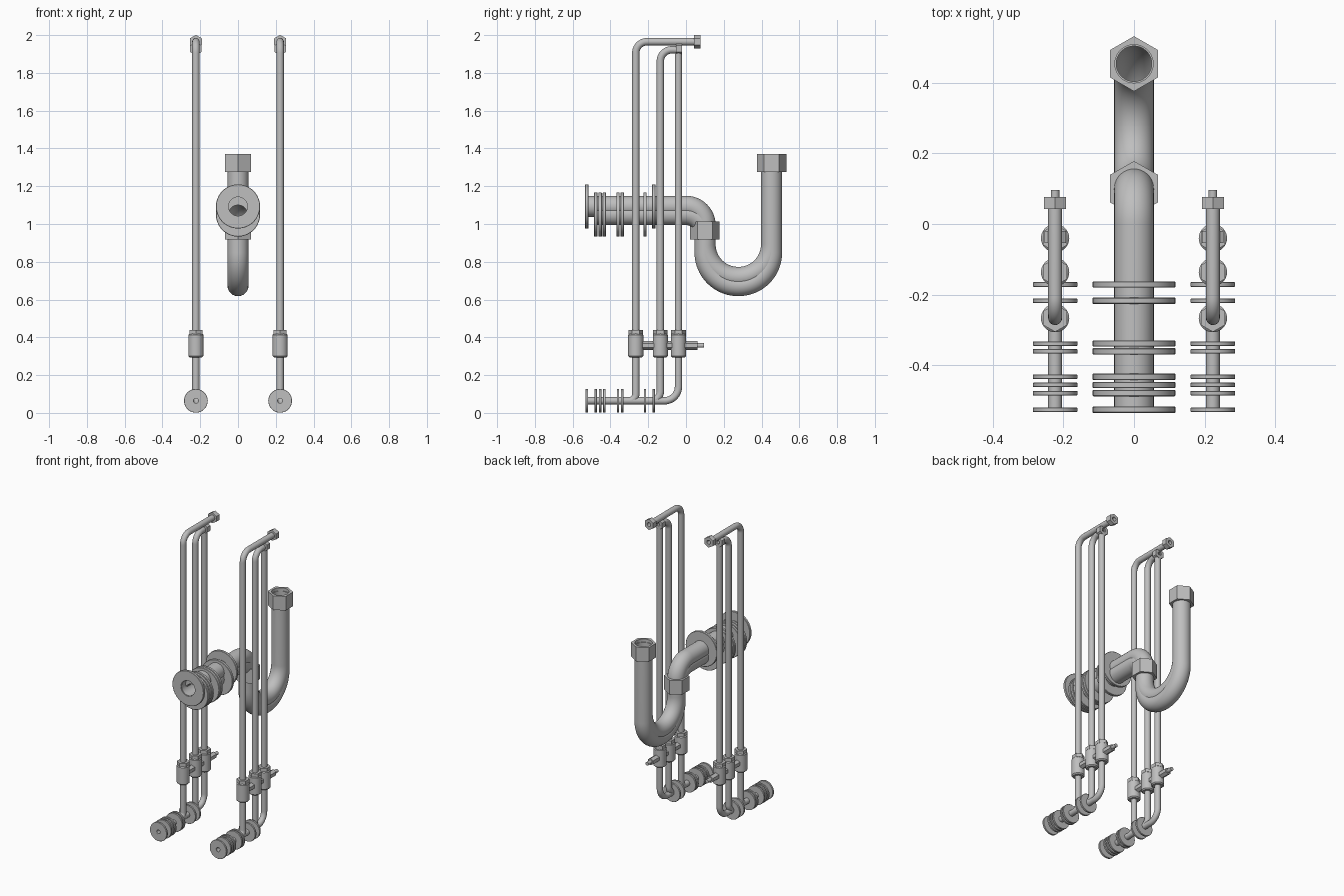
import bpy, bmesh
from math import sin, cos, pi, radians
from mathutils import Vector

cube = bpy.data.objects.get("Cube")
if cube:
    bpy.data.objects.remove(cube)

metal = bpy.data.materials.new("grey_metal")
metal.use_nodes = True
GREY = (0.52, 0.52, 0.52, 1)
metal.diffuse_color = GREY
metal.node_tree.nodes["Principled BSDF"].inputs["Base Color"].default_value = GREY


def skin(name, rings):
    """Join equal rings of points into a closed surface."""
    bm = bmesh.new()
    vs = [[bm.verts.new(p) for p in ring] for ring in rings]
    n, m = len(vs[0]), len(vs)
    for i in range(m):
        a, b = vs[i], vs[(i + 1) % m]
        for k in range(n):
            bm.faces.new((a[k], a[(k + 1) % n], b[(k + 1) % n], b[k]))
    bmesh.ops.recalc_face_normals(bm, faces=bm.faces)
    mesh = bpy.data.meshes.new(name)
    bm.to_mesh(mesh)
    bm.free()
    mesh.materials.append(metal)
    obj = bpy.data.objects.new(name, mesh)
    bpy.context.collection.objects.link(obj)
    bpy.ops.object.select_all(action='DESELECT')
    obj.select_set(True)
    bpy.context.view_layer.objects.active = obj
    bpy.ops.object.shade_smooth_by_angle(angle=radians(35))


def turned(name, centre, axis, profile, hexagon=False, n=36):
    """Turn a closed (along, radius, is_outer) profile round the Y or Z axis."""
    x_dir = Vector((1, 0, 0))
    along = Vector((0, 1, 0)) if axis == 'Y' else Vector((0, 0, 1))
    other = Vector((0, 0, 1)) if axis == 'Y' else Vector((0, 1, 0))
    rings = []
    for h, r, outer in profile:
        ring = []
        for k in range(n):
            a = 2 * pi * k / n
            flat = (a + pi / 6) % (pi / 3) - pi / 6
            rr = r * cos(pi / 6) / cos(flat) if hexagon and outer else r
            ring.append(Vector(centre) + along * h + (x_dir * cos(a) + other * sin(a)) * rr)
        rings.append(ring)
    skin(name, rings)


def collar(name, centre, axis, length, r, bore, bevel=0.0, hexagon=False):
    """Ring or nut with a round bore and an optional bevelled rim."""
    h = length / 2
    prof = [(-h, bore, 0), (-h, r - bevel, 1)]
    if bevel:
        prof += [(-h + bevel, r, 1), (h - bevel, r, 1)]
    prof += [(h, r - bevel, 1), (h, bore, 0)]
    turned(name, centre, axis, prof, hexagon)


def pipe(name, x, corners, bends, r, bore, n=28, steps=14):
    """Hollow pipe in a plane of constant x, with rounded corners."""
    pts = [Vector((x, *c)) for c in corners]
    path = [(pts[0], (pts[1] - pts[0]).normalized())]
    for i, bend in enumerate(bends, 1):
        d0 = (pts[i] - pts[i - 1]).normalized()
        d1 = (pts[i + 1] - pts[i]).normalized()
        mid = pts[i] - d0 * bend + d1 * bend
        for s in range(steps + 1):
            t = s / steps * pi / 2
            path.append((mid - d1 * bend * cos(t) + d0 * bend * sin(t),
                         d0 * cos(t) + d1 * sin(t)))
    path.append((pts[-1], (pts[-1] - pts[-2]).normalized()))
    x_dir = Vector((1, 0, 0))

    def ring(p, d, rad):
        side = d.cross(x_dir)
        return [p + (x_dir * cos(2 * pi * k / n) + side * sin(2 * pi * k / n)) * rad
                for k in range(n)]
    skin(name, [ring(p, d, r) for p, d in path] + [ring(p, d, bore) for p, d in reversed(path)])


FLANGES = [-0.525, -0.478, -0.455, -0.432, -0.36, -0.338, -0.217, -0.171]

# Drain: two nested trap pipes, one slightly lower
HIGH, LOW = 1.093, 1.05
for name, start, z, low in (("drain_pipe", -0.53, HIGH, 0.717),
                            ("lower_drain_pipe", -0.48, LOW, 0.674)):
    pipe(name, 0, [(start, z), (0.101, z), (0.101, low), (0.453, low), (0.453, 1.35)],
         [0.1, 0.175, 0.175], 0.056, 0.05, n=36, steps=20)
for i, y in enumerate(FLANGES):
    z = HIGH if i in (0, len(FLANGES) - 1) else LOW
    collar("drain_flange", (0, y, z), 'Y', 0.018, 0.117, 0.053, 0.002)
collar("trap_nut", (0, 0.1, 0.965), 'Z', 0.095, 0.078, 0.054, hexagon=True)
collar("inlet_nut", (0, 0.453, 1.323), 'Z', 0.095, 0.078, 0.054, hexagon=True)

# Supply lines, the same on both sides
R, BORE, FLOOR, TAP_Z = 0.0195, 0.013, 0.064, 0.357
ROWS = [-0.266, -0.136, -0.04]
for side, x in (("right", -0.223), ("left", 0.223)):
    back, mid, front = ROWS
    pipe(side + "_tall_pipe", x, [(-0.53, FLOOR), (back, FLOOR), (back, 1.965), (0.06, 1.965)],
         [0.035, 0.06], R, BORE)
    pipe(side + "_middle_pipe", x, [(-0.48, FLOOR), (mid, FLOOR), (mid, 1.922), (-0.03, 1.922)],
         [0.05, 0.06], R, BORE)
    pipe(side + "_straight_pipe", x, [(-0.43, FLOOR), (front, FLOOR), (front, 1.92)],
         [0.075], R, BORE)
    collar(side + "_tall_pipe_nut", (x, 0.06, 1.965), 'Y', 0.034, 0.036, BORE, hexagon=True)
    collar(side + "_middle_pipe_nut", (x, -0.037, 1.928), 'Y', 0.034, 0.035, BORE, hexagon=True)
    for y in FLANGES:
        collar(side + "_flange", (x, y, FLOOR), 'Y', 0.013, 0.063, 0.015, 0.0015)
    # Stop valves with a hex cap and a stem pointing back
    for y in ROWS:
        collar(side + "_valve_body", (x, y, TAP_Z), 'Z', 0.126, 0.04, R - 0.003, 0.007)
        collar(side + "_valve_cap", (x, y, 0.425), 'Z', 0.03, 0.039, R - 0.003, hexagon=True)
        collar(side + "_valve_stem", (x, y + 0.065, TAP_Z), 'Y', 0.07, 0.023, 0.006, hexagon=True)
        collar(side + "_valve_tip", (x, y + 0.11, TAP_Z), 'Y', 0.052, 0.012, 0.0005)
